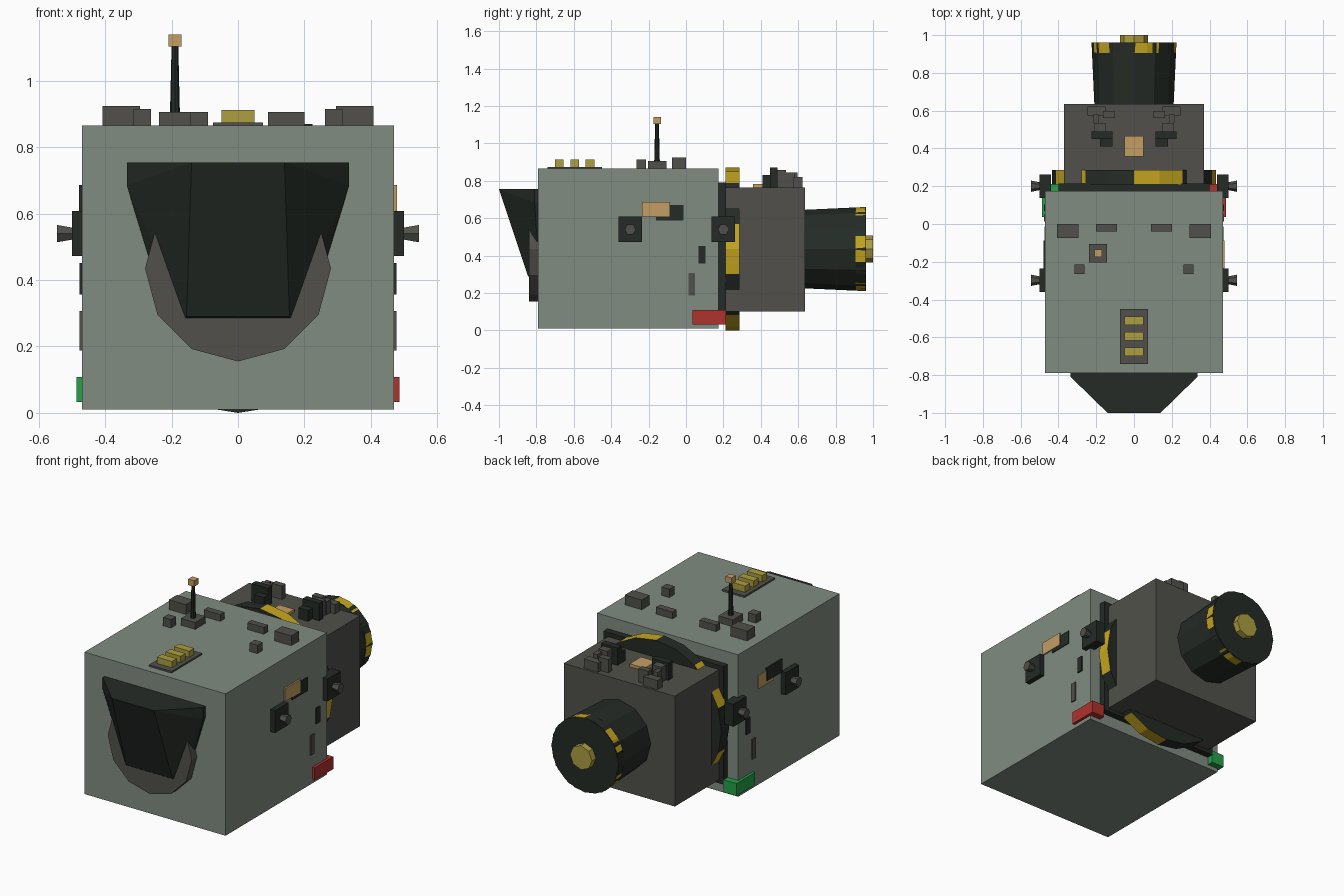
import bpy, bmesh, math
from mathutils import Vector, Matrix

if "Cube" in bpy.data.objects:
    bpy.data.objects.remove(bpy.data.objects["Cube"])


def material(name, rgb):
    m = bpy.data.materials.new(name)
    m.diffuse_color = (*rgb, 1)
    m.use_nodes = True
    m.node_tree.nodes["Principled BSDF"].inputs["Base Color"].default_value = m.diffuse_color
    return m


HULL = material("hull_grey_green", (.22, .262, .22))
DARK = material("near_black_green", (.018, .024, .019))
GREY = material("dark_grey", (.082, .081, .070))
YELLOW = material("stripe_yellow", (.578, .392, .014))
PALE = material("pale_yellow", (.413, .342, .051))
TAN = material("tan", (.552, .342, .127))
RED = material("red", (.434, .032, .027))
GREEN = material("green", (.019, .352, .069))
CZ = .435  # height of the long axis


def finish(name, bm, *mats):
    bmesh.ops.recalc_face_normals(bm, faces=bm.faces)
    me = bpy.data.meshes.new(name)
    bm.to_mesh(me)
    bm.free()
    for m in mats:
        me.materials.append(m)
    ob = bpy.data.objects.new(name, me)
    bpy.context.collection.objects.link(ob)
    return ob


def box(name, x, y, z, mat):
    """Box from (min, max) pairs."""
    bm = bmesh.new()
    bmesh.ops.create_cube(bm, size=1)
    for v in bm.verts:
        v.co = [(a + b) / 2 + c * abs(b - a) for (a, b), c in zip((x, y, z), v.co)]
    return finish(name, bm, mat)


def pair(name, x, y, z, mat, left_mat=None):
    box(name + "_right", x, y, z, mat)
    box(name + "_left", (-x[1], -x[0]), y, z, left_mat or mat)


def tube(name, start, end, r1, r2, sides, *mats, striped=False):
    """Cylinder or cone from start to end; stripes alternate every 36 degrees."""
    start, end = Vector(start), Vector(end)
    axis = (end - start).normalized()
    if abs(axis.z) > .9:
        u, w = Vector((1, 0, 0)), Vector((0, 1, 0))
    else:
        u, w = axis.cross(Vector((0, 0, 1))), Vector((0, 0, 1))
    bm = bmesh.new()
    rings = []
    for c, r in ((start, r1), (end, r2)):
        rings.append([bm.verts.new(c + r * (math.cos(t) * u + math.sin(t) * w))
                      for t in (math.tau * i / sides for i in range(sides))])
    a, b = rings
    for i in range(sides):
        j = (i + 1) % sides
        f = bm.faces.new((a[i], a[j], b[j], b[i]))
        if striped:
            f.material_index = 1 if ((i + 1) // 2) % 2 == 0 else 0
    bm.faces.new(a)
    bm.faces.new(b)
    return finish(name, bm, *mats)


# main hull, rear section and the plate joining them
box("main_hull", (-.47, .47), (-.79, .175), (.01, .865), HULL)
box("joint_plate", (-.4, .4), (.17, .215), (.08, .79), DARK)
box("rear_block", (-.37, .37), (.21, .635), (.10, .765), GREY)
tube("striped_ring", (0, .21, CZ), (0, .285, CZ), .435, .435, 20, DARK, YELLOW, striped=True)

# engine
tube("engine_bell", (0, .635, CZ), (0, .962, CZ), .21, .225, 12, DARK)
tube("engine_band", (0, .905, CZ), (0, .96, CZ), .222, .224, 20, DARK, YELLOW, striped=True)
tube("engine_hub", (0, .96, CZ), (0, 1.0, CZ), .073, .073, 8, PALE)

# cockpit canopy and the round chin behind it
bm = bmesh.new()
for s in (-1, 1):
    for x, y, z in ((.14, -1, .755), (.155, -.845, .29), (.335, -.81, .755),
                    (.335, -.81, .685), (.335, -.78, .755), (.335, -.78, .685),
                    (.2, -.78, .245)):
        bm.verts.new((s * x, y, z))
bmesh.ops.convex_hull(bm, input=bm.verts)
bmesh.ops.dissolve_limit(bm, angle_limit=.02, verts=bm.verts, edges=bm.edges)
finish("canopy", bm, DARK)
tube("chin_disc", (0, -.84, CZ), (0, -.78, CZ), .28, .28, 12, GREY)

# roof panel with three lamps
box("lamp_panel", (-.075, .075), (-.74, -.45), (.86, .875), GREY)
for i, y in enumerate((-.513, -.595, -.677)):
    box(f"roof_lamp_{i + 1}", (-.05, .05), (y - .023, y + .023), (.87, .913), PALE)

# roof boxes
pair("large_roof_box", (.295, .408), (-.075, 0), (.86, .924), GREY)
pair("long_roof_box", (.09, .2), (-.04, 0), (.86, .906), GREY)
pair("small_roof_box", (.262, .315), (-.265, -.215), (.86, .915), GREY)

# antenna
box("antenna_base", (-.238, -.143), (-.203, -.105), (.86, .906), GREY)
tube("antenna_mast", (-.19, -.155, .9), (-.19, -.155, 1.11), .015, .010, 8, DARK)
box("antenna_tip", (-.21, -.17), (-.175, -.135), (1.104, 1.14), TAN)

# side thrusters, panels and vents
for tag, y in (("front", -.298), ("rear", .2)):
    pair(f"{tag}_thruster_mount", (.44, .5), (y - .063, y + .063), (.473, .608), DARK)
    for side, s in (("right", 1), ("left", -1)):
        tube(f"{tag}_thruster_{side}", (s * .495, y, .54), (s * .545, y, .54),
             .02, .03, 6, GREY)
pair("front_side_panel", (.46, .479), (-.235, -.087), (.608, .686), TAN, DARK)
pair("rear_side_panel", (.46, .475), (-.16, -.013), (.588, .67), DARK, TAN)
pair("upper_vent", (.46, .477), (.068, .104), (.357, .452), DARK)
pair("lower_vent", (.46, .477), (.014, .049), (.188, .307), GREY)

# corner running lights wrapping onto the back
pair("running_light_side", (.46, .486), (.036, .213), (.033, .108), RED, GREEN)
pair("running_light_back", (.40, .47), (.17, .213), (.033, .108), RED, GREEN)

# equipment on top of the rear block
box("rear_hatch", (-.05, .05), (.357, .465), (.76, .783), TAN)
gear = (((.115, .18), (.41, .45), .83, DARK), ((.115, .225), (.45, .49), .87, DARK),
        ((.15, .21), (.49, .535), .857, GREY), ((.10, .165), (.56, .597), .845, GREY),
        ((.185, .215), (.535, .58), .845, GREY), ((.15, .245), (.575, .622), .82, GREY))
for i, (x, y, top, mat) in enumerate(gear):
    pair(f"rear_equipment_{i + 1}", x, y, (.76, top), mat)
